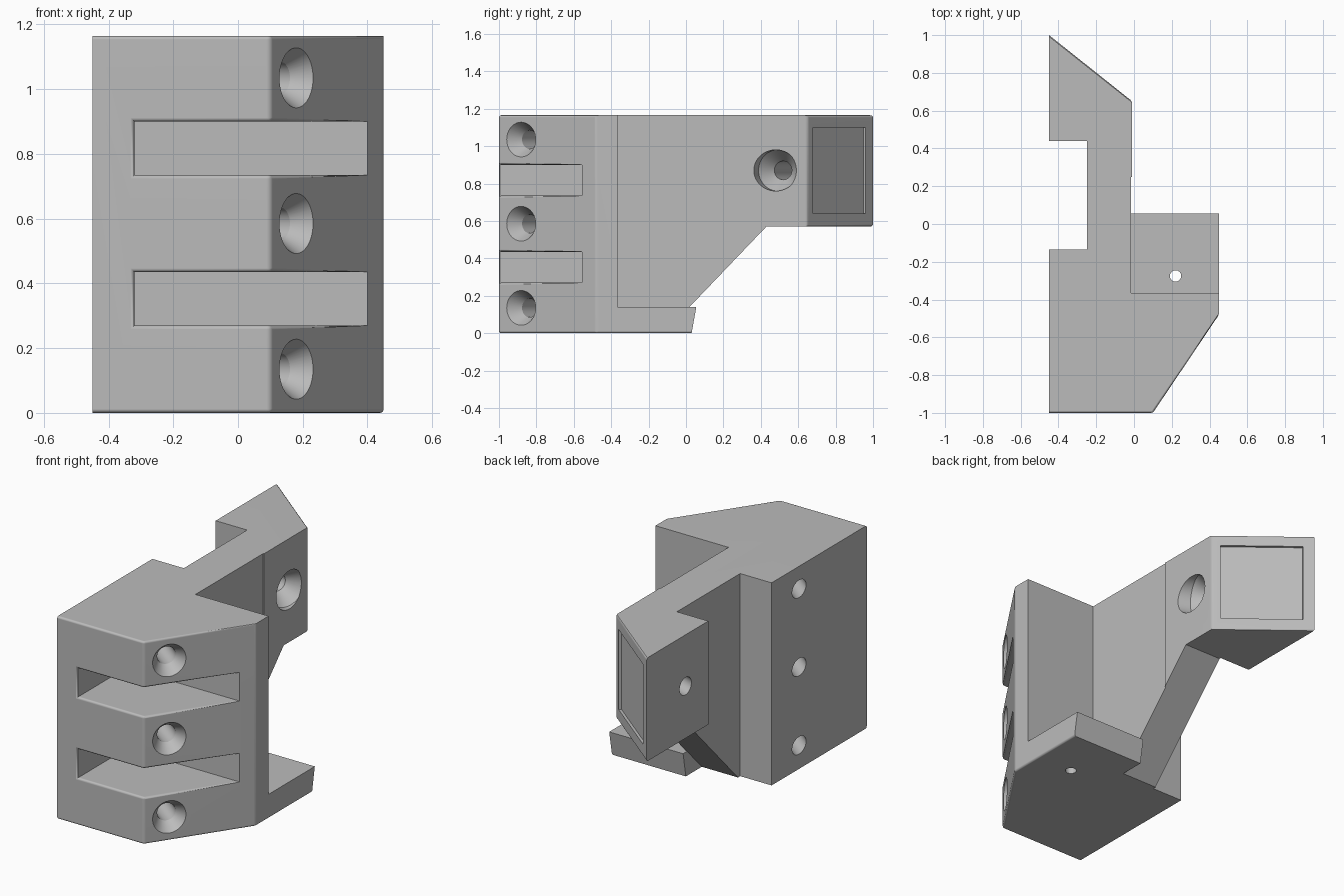
import bpy, bmesh, math
from mathutils import Vector

if "Cube" in bpy.data.objects:
    bpy.data.objects.remove(bpy.data.objects["Cube"])

H = 1.165

gray = bpy.data.materials.new("plain gray")
gray.diffuse_color = (0.5, 0.5, 0.5, 1)
gray.use_nodes = True
gray.node_tree.nodes["Principled BSDF"].inputs["Base Color"].default_value = gray.diffuse_color


def make_object(name, bm):
    bmesh.ops.recalc_face_normals(bm, faces=bm.faces)
    mesh = bpy.data.meshes.new(name)
    bm.to_mesh(mesh)
    bm.free()
    ob = bpy.data.objects.new(name, mesh)
    bpy.context.collection.objects.link(ob)
    mesh.materials.append(gray)
    return ob


def prism(name, points, a, b, axis="z"):
    """Extrude a 2D outline from a to b along z (xy outline) or x (yz outline)."""
    bm = bmesh.new()
    place = (lambda p, t: (p[0], p[1], t)) if axis == "z" else (lambda p, t: (t, p[0], p[1]))
    low = [bm.verts.new(place(p, a)) for p in points]
    high = [bm.verts.new(place(p, b)) for p in points]
    bm.faces.new(low)
    bm.faces.new(high)
    n = len(points)
    for i in range(n):
        j = (i + 1) % n
        bm.faces.new((low[i], low[j], high[j], high[i]))
    return make_object(name, bm)


def bore(name, origin, direction, profile, seg=48):
    """Revolve (radius, distance) pairs around an axis to form a drill shape."""
    bm = bmesh.new()
    rot = Vector(direction).to_track_quat("Z", "Y")
    rings = []
    for r, t in profile:
        rings.append([bm.verts.new(Vector(origin) + rot @ Vector(
            (r * math.cos(2 * math.pi * k / seg), r * math.sin(2 * math.pi * k / seg), t)))
            for k in range(seg)])
    for lo, hi in zip(rings, rings[1:]):
        for k in range(seg):
            m = (k + 1) % seg
            bm.faces.new((lo[k], lo[m], hi[m], hi[k]))
    bm.faces.new(rings[0])
    bm.faces.new(rings[-1])
    return make_object(name, bm)


def combine(target, tool, operation="DIFFERENCE"):
    mod = target.modifiers.new("combine", "BOOLEAN")
    mod.operation = operation
    mod.solver = "EXACT"
    mod.object = tool
    bpy.context.view_layer.objects.active = target
    bpy.ops.object.modifier_apply(modifier=mod.name)
    bpy.data.objects.remove(tool, do_unlink=True)


# Body: block and arm share one plan outline
body = prism("bracket_body", [
    (-0.45, -1), (0.10, -1), (0.45, -0.48), (0.45, -0.365), (-0.015, -0.365),
    (-0.015, 0.25), (-0.01, 0.25), (-0.01, 0.65), (-0.45, 1), (-0.45, 0.44),
    (-0.25, 0.44), (-0.25, -0.135), (-0.45, -0.135)], 0, H)

# Sloped underside of the arm
combine(body, prism("arm_underside_cutter", [
    (-0.211, -0.1), (-0.115, 0), (0.43, 0.57), (1.1, 0.57), (1.1, -0.1)], -0.7, 0.7, "x"))

# Foot plate
combine(body, prism("foot_plate", [
    (-0.42, 0), (0.03, 0), (0.055, 0.14), (-0.42, 0.14)], -0.02, 0.45, "x"), "UNION")

# Two strap slots across the front
for z0, z1 in ((0.27, 0.435), (0.735, 0.90)):
    combine(body, prism("slot_cutter", [
        (-0.32, -1.1), (0.6, -1.1), (0.6, -0.555), (-0.32, -0.555)], z0, z1))

# Rounded edges around the front, the slanted face and the arm end
FRONT = Vector((0, -1, 0))
SLANT = Vector((0.52, -0.35, 0)).normalized()
END = Vector((0.35, 0.44, 0)).normalized()


def kind(f):
    c = f.calc_center_median()
    if f.normal.dot(FRONT) > 0.99:
        return "front" if c.y < -0.9 else "slot_back"
    if f.normal.dot(SLANT) > 0.99:
        return "slant"
    if f.normal.dot(END) > 0.99:
        return "end"
    if f.normal.x > 0.99 and c.x > 0.44:
        return "right"
    return "bottom" if f.normal.z < -0.99 and c.z < 0.01 else "other"


bm = bmesh.new()
bm.from_mesh(body.data)
bmesh.ops.remove_doubles(bm, verts=bm.verts, dist=0.0005)
bmesh.ops.dissolve_limit(bm, angle_limit=math.radians(1), verts=bm.verts, edges=bm.edges)
bm.normal_update()
rounded = []
for e in bm.edges:
    kinds = {kind(f) for f in e.link_faces}
    if len(e.link_faces) != 2 or "slot_back" in kinds:
        continue
    if all(v.co.x < -0.449 for v in e.verts):
        continue
    if kinds & {"front", "slant", "end"} or kinds == {"right", "bottom"}:
        rounded.append(e)
bmesh.ops.bevel(bm, geom=rounded, offset=0.012, offset_type="OFFSET", segments=3,
                profile=0.5, affect="EDGES", clamp_overlap=False)
bm.to_mesh(body.data)
bm.free()

# Three countersunk screw holes through the slanted face
for z in (0.135, 0.585, 1.035):
    combine(body, bore("screw_hole_cutter", (0.185, -0.88, z), (-0.635, 0.495, 0),
                       [(0.127, -0.05), (0.05, 0.07), (0.05, 1.0)]))

# Angled screw hole in the arm
combine(body, bore("arm_hole_cutter", (-0.01, 0.48, 0.87), (-0.44, 0.167, 0),
                   [(0.11, -0.2), (0.11, 0.03), (0.05, 0.11), (0.05, 0.7)]))

# Small hole in the foot plate
combine(body, bore("foot_hole_cutter", (0.22, -0.275, -0.1), (0, 0, 1),
                   [(0.03, 0), (0.03, 0.4)]))

# Shallow rectangular recess on the arm end
start, along = Vector((-0.01, 0.65, 0)), Vector((-0.44, 0.35, 0))
p, q = start + along * 0.086, start + along * 0.886
combine(body, prism("recess_cutter", [
    (v.x, v.y) for v in (p + END * 0.05, q + END * 0.05, q - END * 0.015, p - END * 0.015)],
    0.64, 1.10))

# Smooth shading with crisp edges
bpy.ops.object.select_all(action="DESELECT")
body.select_set(True)
bpy.context.view_layer.objects.active = body
bpy.ops.object.shade_smooth_by_angle(angle=math.radians(30))
weighted = body.modifiers.new("even_shading", "WEIGHTED_NORMAL")
weighted.keep_sharp = True
